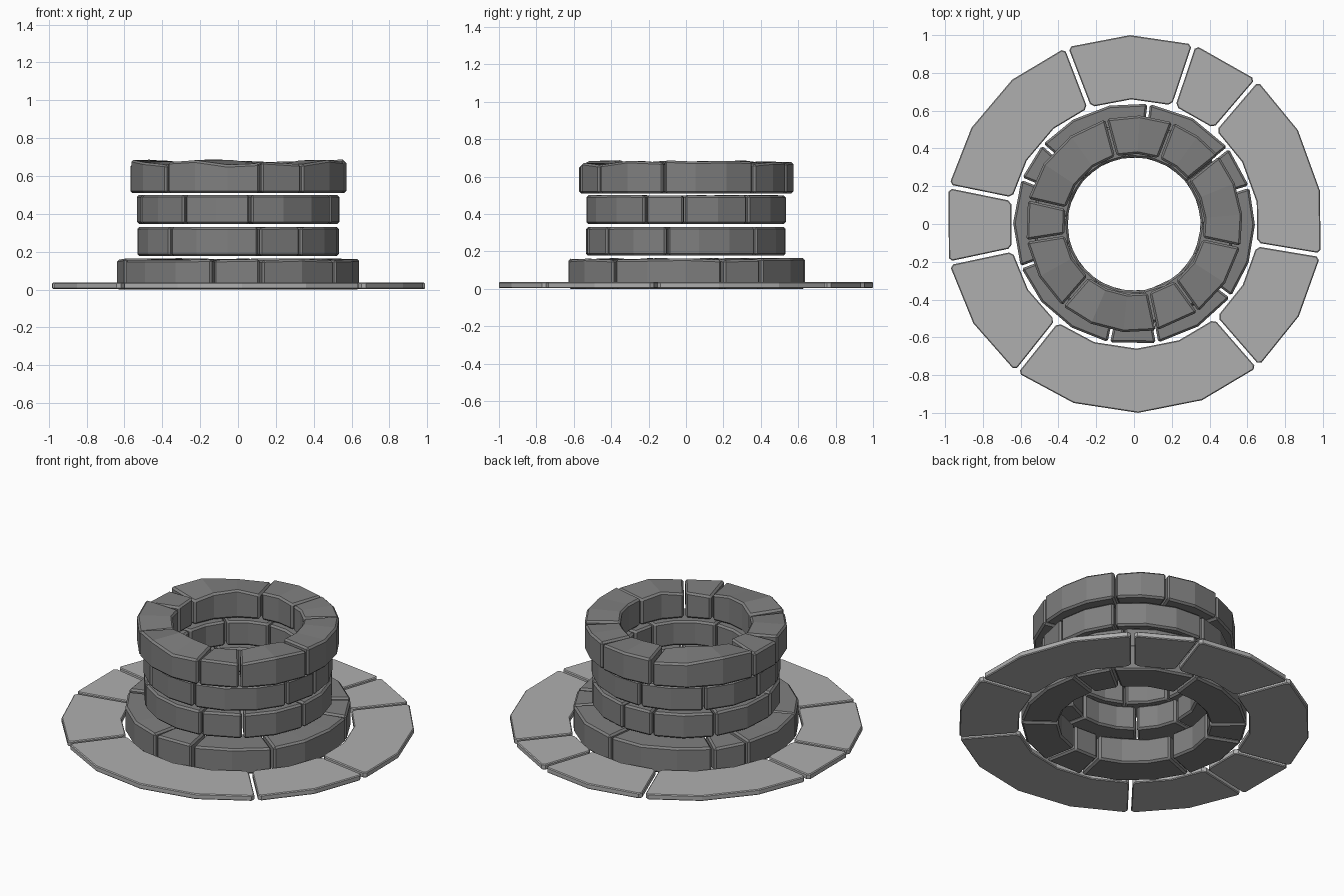
import bpy, bmesh, math, random

if "Cube" in bpy.data.objects:
    bpy.data.objects.remove(bpy.data.objects["Cube"])

random.seed(11)


def grey(name, v):
    mat = bpy.data.materials.new(name)
    mat.diffuse_color = (v, v, v, 1)
    mat.use_nodes = True
    mat.node_tree.nodes["Principled BSDF"].inputs["Base Color"].default_value = mat.diffuse_color
    return mat


PAVING = grey("paving_grey", 0.43)
WALL = grey("wall_grey", 0.215)


def stone(name, mat, a0, a1, r_in, r_out, z0, z1, gap, bevel, jitter, chamfer=0):
    """One curved block between two angles, made of roughly 20 degree facets."""
    n = max(1, round((a1 - a0) / 20))
    bm = bmesh.new()
    rings = []
    for i in range(n + 1):
        a = math.radians(a0 + (a1 - a0) * i / n)
        side = 1 if i == 0 else -1 if i == n else 0   # keep joints parallel
        ring = []
        for r, z, top in ((r_in, z0, 0), (r_out, z0, 0), (r_out, z1, 1), (r_in, z1, 1)):
            b = a + side * gap / 2 / r
            dz = random.uniform(-jitter, jitter) * top
            ring.append(bm.verts.new((r * math.cos(b), r * math.sin(b), z + dz)))
        rings.append(ring)
    for p, q in zip(rings, rings[1:]):
        for k in range(4):
            m = (k + 1) % 4
            bm.faces.new((p[k], p[m], q[m], q[k]))
    bm.faces.new(rings[0][::-1])
    bm.faces.new(rings[-1])
    bmesh.ops.recalc_face_normals(bm, faces=bm.faces)
    if chamfer:   # clipped corners in plan
        corners = [bm.edges.get((r[k], r[3 - k])) for r in (rings[0], rings[-1]) for k in (0, 1)]
        bmesh.ops.bevel(bm, geom=corners, offset=chamfer, segments=1,
                        affect='EDGES', profile=0.5)
    me = bpy.data.meshes.new(name)
    bm.to_mesh(me)
    bm.free()
    me.materials.append(mat)
    ob = bpy.data.objects.new(name, me)
    bpy.context.collection.objects.link(ob)
    mod = ob.modifiers.new("worn_edges", 'BEVEL')
    mod.width = bevel
    mod.segments = 1
    mod.limit_method = 'ANGLE'
    mod.angle_limit = math.radians(60 if chamfer else 40)


def course(name, mat, joints, *args):
    """A full ring of stones split at the given joint angles."""
    for i, (a, b) in enumerate(zip(joints, joints[1:] + [joints[0] + 360])):
        stone(f"{name}_{i + 1}", mat, a, b, *args)


# flat paving around the well
course("paving_stone", PAVING, [-168, -128.5, -49, -9.5, 49.5, 71.5, 111, 168.5],
       0.66, 1.0, 0.003, 0.037, 0.02, 0.005, 0.0, 0.018)
# wide footing course
course("base_stone", WALL, [-159, -102, -79, -37, 18, 39, 83, 139, 158],
       0.43, 0.64, 0.0, 0.16, 0.014, 0.011, 0.006)
# two wall courses
course("lower_wall_stone", WALL, [-172, -132, -78, -52, -11, 44, 83, 104, 143],
       0.355, 0.537, 0.177, 0.33, 0.01, 0.011, 0.001)
course("upper_wall_stone", WALL, [-162, -122, -83, -24, -1, 38, 96, 136, 175],
       0.355, 0.537, 0.347, 0.50, 0.01, 0.011, 0.001)
# uneven rim
course("rim_stone", WALL, [-171, -131, -78, -54, -12, 39, 69, 105, 167],
       0.372, 0.575, 0.51, 0.672, 0.01, 0.011, 0.016)
